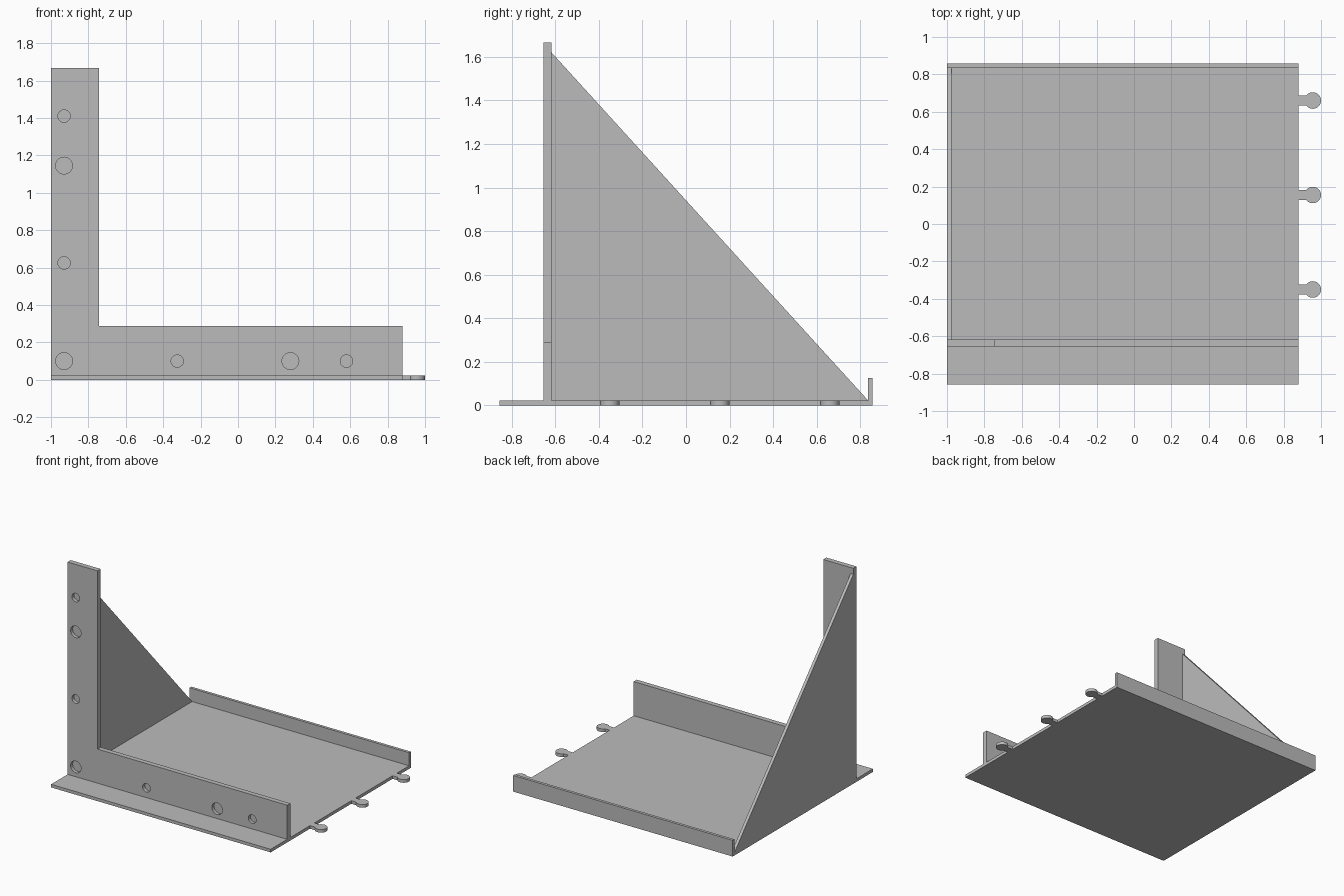
import bpy
import bmesh
from math import cos, sin, pi, acos, asin
from mathutils import Vector

cube = bpy.data.objects.get("Cube")
if cube:
    bpy.data.objects.remove(cube, do_unlink=True)

grey = bpy.data.materials.new("plain_grey")
grey.use_nodes = True
COLOUR = (0.5, 0.5, 0.5, 1)
grey.diffuse_color = COLOUR
grey.node_tree.nodes["Principled BSDF"].inputs["Base Color"].default_value = COLOUR


def prism(name, outline, direction):
    """Extrude a closed 3D outline along a direction."""
    bm = bmesh.new()
    face = bm.faces.new([bm.verts.new(p) for p in outline])
    geom = bmesh.ops.extrude_face_region(bm, geom=[face])["geom"]
    verts = [g for g in geom if isinstance(g, bmesh.types.BMVert)]
    bmesh.ops.translate(bm, verts=verts, vec=Vector(direction))
    bmesh.ops.recalc_face_normals(bm, faces=bm.faces)
    mesh = bpy.data.meshes.new(name)
    bm.to_mesh(mesh)
    bm.free()
    mesh.materials.append(grey)
    obj = bpy.data.objects.new(name, mesh)
    bpy.context.collection.objects.link(obj)
    return obj


def box(name, x0, x1, y0, y1, z0, z1):
    return prism(name, [(x0, y0, z0), (x1, y0, z0), (x1, y1, z0), (x0, y1, z0)],
                 (0, 0, z1 - z0))


LEFT, RIGHT, DEPTH = -1.0, 0.88, 0.857
FLOOR = 0.024
WALL_FRONT, WALL_BACK = -0.655, -0.617
LIP = 0.835

# Floor plate and rear lip
box("floor_plate", LEFT, RIGHT, -DEPTH, DEPTH, 0, FLOOR)
box("rear_lip", LEFT, RIGHT, LIP, DEPTH, FLOOR, 0.125)

# L-shaped front wall
profile = [(LEFT, FLOOR), (RIGHT, FLOOR), (RIGHT, 0.288), (-0.743, 0.288),
           (-0.743, 1.667), (LEFT, 1.667)]
wall = prism("front_wall", [(x, WALL_FRONT, z) for x, z in profile],
             (0, WALL_BACK - WALL_FRONT, 0))

# Triangular side brace
prism("side_brace", [(LEFT, WALL_BACK, FLOOR), (LEFT, LIP, FLOOR),
                     (LEFT, WALL_BACK, 1.62)], (0.023, 0, 0))

# Blind round holes in the front wall
BIG, SMALL = 0.045, 0.033
holes = [(-0.93, 0.1, BIG), (-0.93, 0.625, SMALL), (-0.93, 1.145, BIG),
         (-0.93, 1.41, SMALL), (-0.325, 0.1, SMALL), (0.28, 0.1, BIG),
         (0.58, 0.1, SMALL)]
for x, z, r in holes:
    ring = [(x + r * cos(2 * pi * i / 32), WALL_FRONT - 0.02,
             z + r * sin(2 * pi * i / 32)) for i in range(32)]
    cutter = prism("hole_cutter", ring, (0, 0.046, 0))
    cutter.hide_render = True
    cutter.hide_set(True)
    cut = wall.modifiers.new("hole", "BOOLEAN")
    cut.operation = "DIFFERENCE"
    cut.solver = "EXACT"
    cut.object = cutter

# Apply the cuts and drop the cutters
bpy.context.view_layer.update()
graph = bpy.context.evaluated_depsgraph_get()
cut_mesh = bpy.data.meshes.new_from_object(wall.evaluated_get(graph))
cutters = [m.object for m in wall.modifiers]
wall.modifiers.clear()
wall.data = cut_mesh
for cutter in cutters:
    bpy.data.objects.remove(cutter, do_unlink=True)

# Round-headed joining tabs on the right edge
HEAD, NECK = 0.044, 0.027
start = pi - asin(NECK / HEAD)
for i, y in enumerate((-0.35, 0.155, 0.66)):
    outline = [(RIGHT, y - NECK, 0)]
    for k in range(33):
        a = -start + 2 * start * k / 32
        outline.append((1 - HEAD + HEAD * cos(a), y + HEAD * sin(a), 0))
    outline.append((RIGHT, y + NECK, 0))
    prism(f"joining_tab_{i + 1}", outline, (0, 0, FLOOR))

# Smooth round edges, keep corners sharp
bpy.ops.object.select_all(action="DESELECT")
for obj in bpy.data.objects:
    if obj.name.startswith(("joining_tab", "front_wall")):
        obj.select_set(True)
        bpy.context.view_layer.objects.active = obj
bpy.ops.object.shade_smooth_by_angle()
